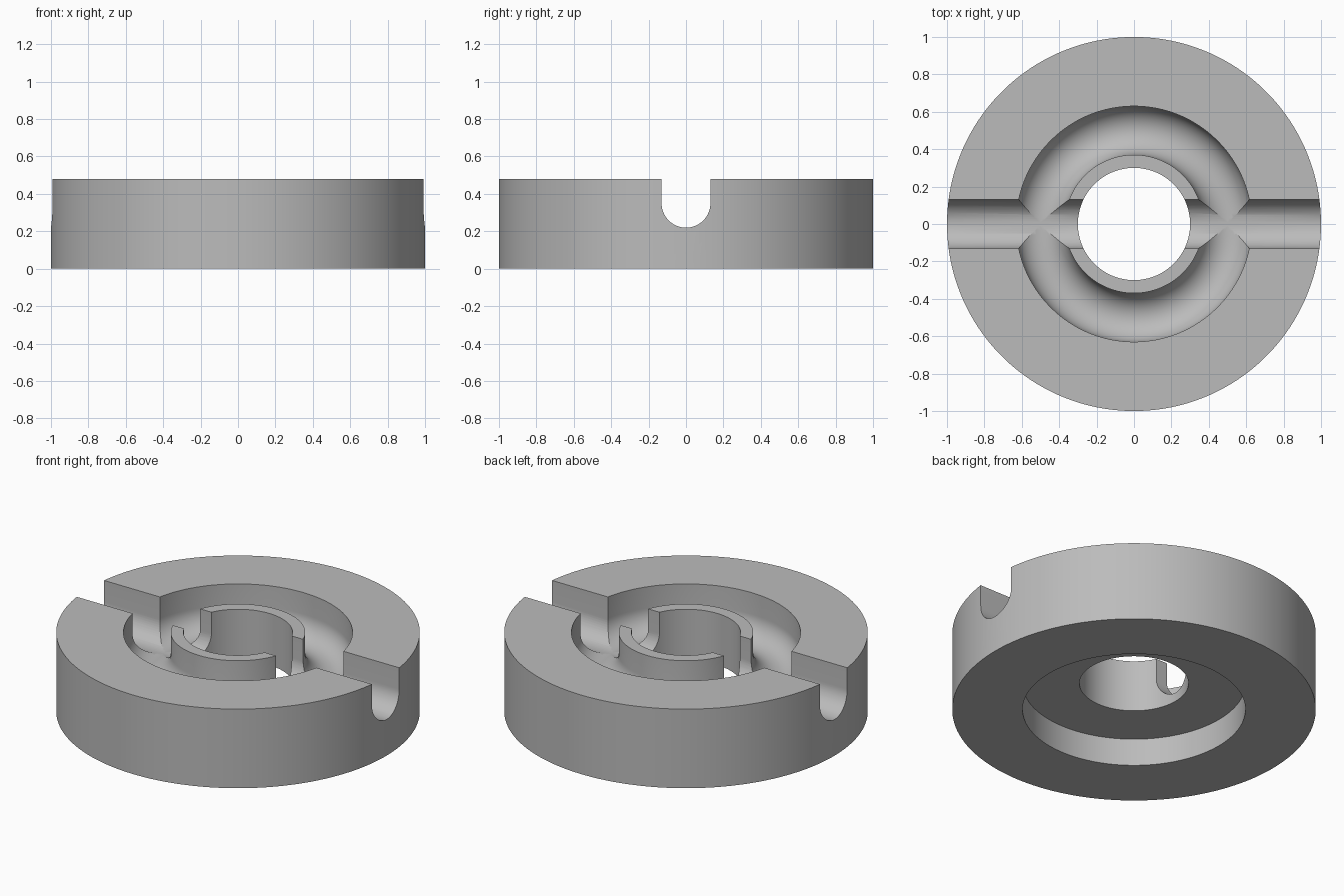
import bpy
import bmesh
from math import cos, sin, pi, tau, radians

cube = bpy.data.objects.get("Cube")
if cube:
    bpy.data.objects.remove(cube, do_unlink=True)

HEIGHT = 0.48
GROOVE_MID, GROOVE_R, GROOVE_Z = 0.5, 0.13, 0.35
SEGMENTS = 144

grey = bpy.data.materials.new("plain_grey")
grey.use_nodes = True
grey.diffuse_color = (0.5, 0.5, 0.5, 1)
grey.node_tree.nodes["Principled BSDF"].inputs["Base Color"].default_value = (0.5, 0.5, 0.5, 1)


def u_profile(centre, radius, top, steps=32):
    """Round-bottomed channel outline, from the + side to the - side."""
    arc = [(centre + radius * cos(pi * i / steps), GROOVE_Z - radius * sin(pi * i / steps))
           for i in range(steps + 1)]
    return [(centre + radius, top)] + arc + [(centre - radius, top)]


def add_object(name, bm):
    bmesh.ops.recalc_face_normals(bm, faces=bm.faces)
    mesh = bpy.data.meshes.new(name)
    bm.to_mesh(mesh)
    bm.free()
    mesh.materials.append(grey)
    obj = bpy.data.objects.new(name, mesh)
    bpy.context.collection.objects.link(obj)
    return obj


# Ring body: closed section with underside recess and top groove, revolved
section = [(0.3, 0.166), (0.613, 0.166), (0.613, 0), (1, 0), (1, HEIGHT)]
section += u_profile(GROOVE_MID, GROOVE_R, HEIGHT) + [(0.3, HEIGHT)]
bm = bmesh.new()
rings = []
for s in range(SEGMENTS):
    a = tau * (s + 0.5) / SEGMENTS
    rings.append([bm.verts.new((r * cos(a), r * sin(a), z)) for r, z in section])
for s, ring in enumerate(rings):
    after = rings[(s + 1) % SEGMENTS]
    for i in range(len(section)):
        j = (i + 1) % len(section)
        bm.faces.new((ring[i], ring[j], after[j], after[i]))
body = add_object("ring_body", bm)

# Straight channel cutter, running side to side through both walls
bm = bmesh.new()
outline = u_profile(0, GROOVE_R + 0.0005, HEIGHT + 0.2)
face = bm.faces.new([bm.verts.new((-1.2, y, z)) for y, z in outline])
swept = bmesh.ops.extrude_face_region(bm, geom=[face])["geom"]
bmesh.ops.translate(bm, vec=(2.4, 0, 0),
                    verts=[v for v in swept if isinstance(v, bmesh.types.BMVert)])
cutter = add_object("channel_cutter", bm)
cutter.hide_render = True

# Cut the channel, then smooth the curved walls
cut = body.modifiers.new("channel", "BOOLEAN")
cut.operation = "DIFFERENCE"
cut.solver = "EXACT"
cut.object = cutter
bpy.ops.object.select_all(action="DESELECT")
body.select_set(True)
bpy.context.view_layer.objects.active = body
bpy.ops.object.modifier_apply(modifier=cut.name)
bpy.data.objects.remove(cutter, do_unlink=True)
bpy.ops.object.shade_smooth_by_angle(angle=radians(30))
